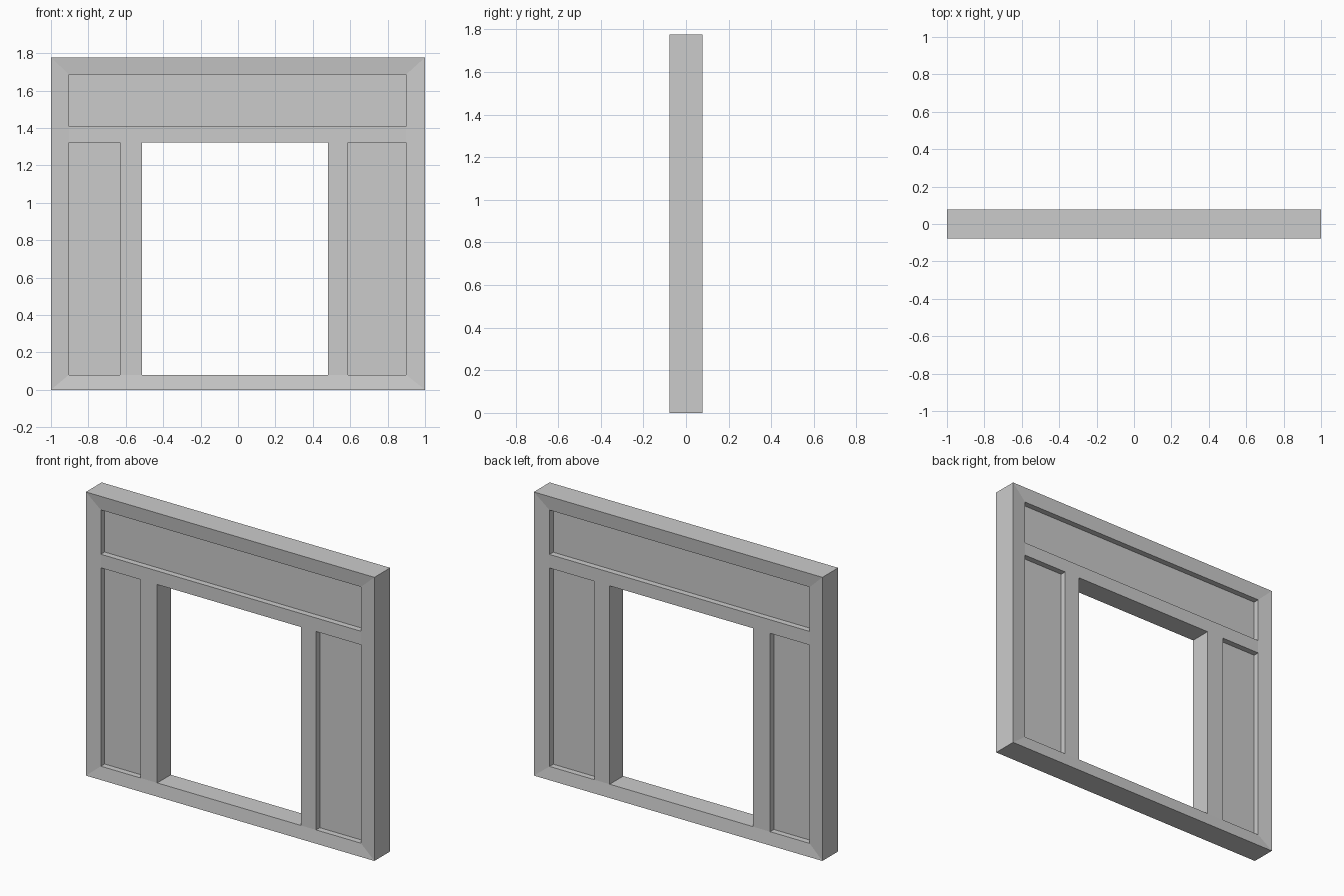
import bpy, bmesh

if "Cube" in bpy.data.objects:
    bpy.data.objects.remove(bpy.data.objects["Cube"])

# Grid lines of the front face
XS = [-1.0, -0.904, -0.63, -0.513, 0.482, 0.588, 0.899, 1.0]
ZS = [0.0, 0.08, 1.323, 1.408, 1.686, 1.777]
RIM_Y, FACE_Y = -0.078, -0.067      # the border slopes inward from the rim
RECESS = 0.037
OPENING = (3, 1)
# Panels as groups of grid cells (column, row)
PANELS = [[(1, 1)], [(5, 1)], [(c, 3) for c in range(1, 6)]]

bm = bmesh.new()
last_x, last_z = len(XS) - 1, len(ZS) - 1


def on_rim(i, j):
    return i in (0, last_x) or j in (0, last_z)


# Front face
verts = {(i, j): bm.verts.new((x, RIM_Y if on_rim(i, j) else FACE_Y, z))
         for i, x in enumerate(XS) for j, z in enumerate(ZS)}
cells = {}
for i in range(last_x):
    for j in range(last_z):
        if (i, j) != OPENING:
            cells[i, j] = bm.faces.new([verts[i, j], verts[i + 1, j],
                                        verts[i + 1, j + 1], verts[i, j + 1]])

# Mitred border corners
for i, di in ((0, 1), (last_x, -1)):
    for j, dj in ((0, 1), (last_z, -1)):
        bmesh.ops.connect_verts(bm, verts=[verts[i, j], verts[i + di, j + dj]])

# Outer sides and opening reveal, down to the middle plane
border = [e for e in bm.edges if e.is_boundary]
side = bmesh.ops.extrude_edge_only(bm, edges=border)["geom"]
for v in side:
    if isinstance(v, bmesh.types.BMVert):
        v.co.y = 0.0

# Recessed panels
for group in PANELS:
    faces = [cells[c] for c in group]
    if len(faces) > 1:
        faces = bmesh.ops.dissolve_faces(bm, faces=faces)["region"]
    floor = bmesh.ops.extrude_discrete_faces(bm, faces=faces)["faces"]
    bmesh.ops.translate(bm, vec=(0, RECESS, 0),
                        verts=list({v for f in floor for v in f.verts}))

bmesh.ops.recalc_face_normals(bm, faces=bm.faces[:])
mesh = bpy.data.meshes.new("panelled_door_wall")
bm.to_mesh(mesh)
bm.free()

# Back half mirrors the front
wall = bpy.data.objects.new("panelled_door_wall", mesh)
bpy.context.collection.objects.link(wall)
mirror = wall.modifiers.new("back_half", 'MIRROR')
mirror.use_axis = (False, True, False)
mirror.merge_threshold = 0.0005
